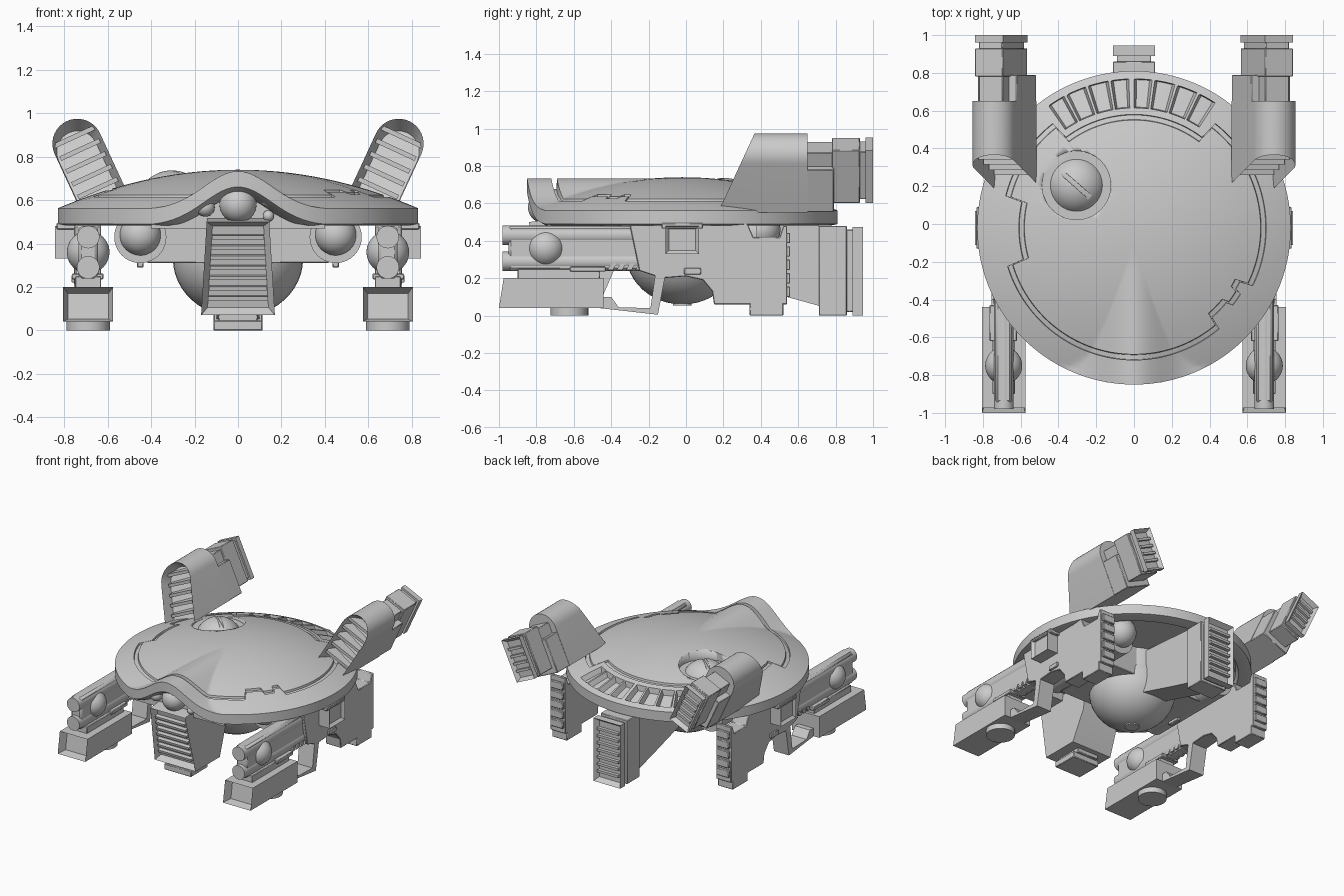
import bpy, bmesh
from math import sin, cos, pi, radians, exp, hypot
from mathutils import Matrix, Vector

if "Cube" in bpy.data.objects:
    bpy.data.objects.remove(bpy.data.objects["Cube"])


def finish(name, bm, mirror=False, bevel=0.0):
    bmesh.ops.recalc_face_normals(bm, faces=bm.faces[:])
    me = bpy.data.meshes.new(name)
    bm.to_mesh(me)
    bm.free()
    ob = bpy.data.objects.new(name, me)
    bpy.context.collection.objects.link(ob)
    bpy.ops.object.select_all(action='DESELECT')
    ob.select_set(True)
    bpy.context.view_layer.objects.active = ob
    bpy.ops.object.shade_smooth_by_angle(angle=radians(30))
    if bevel:
        m = ob.modifiers.new("Bevel", 'BEVEL')
        m.width, m.segments, m.limit_method = bevel, 1, 'ANGLE'
    if mirror:
        ob.modifiers.new("Mirror", 'MIRROR')
    return ob


def add_box(bm, x0, x1, y0, y1, z0, z1):
    m = Matrix.Translation(((x0+x1)/2, (y0+y1)/2, (z0+z1)/2)) @ Matrix.Diagonal((x1-x0, y1-y0, z1-z0, 1))
    bmesh.ops.create_cube(bm, size=1, matrix=m)


def box(name, *dims, mirror=False, bevel=0.004):
    bm = bmesh.new()
    add_box(bm, *dims)
    return finish(name, bm, mirror, bevel)


def prism_bm(pts, axis, a, b):
    """Extrude a 2D outline along x (points are y,z) or y (points are x,z)."""
    bm = bmesh.new()
    put = (lambda p, t: (t, p[0], p[1])) if axis == 'x' else (lambda p, t: (p[0], t, p[1]))
    r0 = [bm.verts.new(put(p, a)) for p in pts]
    r1 = [bm.verts.new(put(p, b)) for p in pts]
    bm.faces.new(r0)
    bm.faces.new(r1)
    for i in range(len(pts)):
        j = (i+1) % len(pts)
        bm.faces.new((r0[i], r0[j], r1[j], r1[i]))
    bmesh.ops.recalc_face_normals(bm, faces=bm.faces[:])
    return bm


def prism(name, pts, axis, a, b, mirror=False, bevel=0.0):
    return finish(name, prism_bm(pts, axis, a, b), mirror, bevel)


def cyl(name, loc, r, depth, axis='z', mirror=False):
    bm = bmesh.new()
    rot = Matrix.Rotation(pi/2, 4, 'X') if axis == 'y' else Matrix()
    bmesh.ops.create_cone(bm, cap_ends=True, segments=40, radius1=r, radius2=r, depth=depth,
                          matrix=Matrix.Translation(loc) @ rot)
    return finish(name, bm, mirror)


def ball(name, loc, r, squash=1.0, mirror=False):
    bm = bmesh.new()
    bmesh.ops.create_uvsphere(bm, u_segments=40, v_segments=24, radius=r,
                              matrix=Matrix.Translation(loc) @ Matrix.Diagonal((1, 1, squash, 1)))
    return finish(name, bm, mirror)


def vent(bm, direction, n, rim, depth):
    """Recess the quad facing a direction and fit n horizontal slats in it."""
    bm.normal_update()
    d = Vector(direction)
    f = max(bm.faces, key=lambda q: q.normal.dot(d))
    nrm = f.normal.copy()
    bmesh.ops.inset_individual(bm, faces=[f], thickness=rim, use_even_offset=True)
    c = sorted([v.co.copy() for v in f.verts], key=lambda p: p.z)
    for v in f.verts:
        v.co -= nrm * depth
    lo, hi = (c[0]+c[1])/2, (c[2]+c[3])/2
    side = (c[1]-c[0]).normalized()
    up = side.cross(nrm).normalized()
    for i in range(n):
        t = (i+1)/(n+1)
        w = (c[1]-c[0]).length*(1-t) + (c[3]-c[2]).length*t
        m = Matrix((side*w, nrm*depth*.7, up*.018)).transposed().to_4x4()
        bmesh.ops.create_cube(bm, size=1, matrix=Matrix.Translation(lo.lerp(hi, t) - nrm*depth*.6) @ m)


def cut(ob, cutter):
    m = ob.modifiers.new("Cut", 'BOOLEAN')
    m.object, m.operation, m.solver = cutter, 'DIFFERENCE', 'EXACT'
    bpy.context.view_layer.update()
    ob.data = bpy.data.meshes.new_from_object(ob.evaluated_get(bpy.context.evaluated_depsgraph_get()))
    ob.modifiers.clear()
    bpy.data.objects.remove(cutter)


# Saucer: polar height field with hood, panel groove and rear louvres
CY = -0.02
dome = lambda r: .74 - .165*(r/.8)**2
bell = lambda x: .555 + .178*exp(-(x/.22)**2)


def groove(deg):
    if abs(deg-90) < 38:
        return .60
    if 166 < deg < 197:
        return .61
    if 310 < deg < 322 or 328 < deg < 334:
        return .63
    return .575 + .09 if 322 <= deg <= 328 else .70


def lift(x, y, r):
    return max(0, bell(x) - dome(r)) if y < 0 else 0


rows = [('in', i/14, 0) for i in range(1, 14)]
rows += [('g', -.03, 0), ('g', -.027, 1), ('g', -.003, 1), ('g', 0, 0)]
rows += [('out', t, 0) for t in (.15,)] + [('out', t, 2) for t in (.17, .4, .6, .8)] + [('out', .82, 0), ('out', 1, 0)]
rows += [('low', r, z) for r, z in ((.83, .49), (.80, .483), (.74, .483), (.72, .53), (.6, .53), (.3, .53))]
bm = bmesh.new()
rings = []
for kind, a, b in rows:
    ring = []
    for deg in range(360):
        g, th = groove(deg), radians(deg)
        r = {'in': a*(g-.03), 'g': g+a, 'out': g+a*(.83-g), 'low': a}[kind]
        x, y = r*cos(th), r*sin(th)
        up = lift(x, y, r)
        if kind == 'low':
            z = b + (up if a > .71 else 0)
        else:
            z = dome(r) + up
            if b == 1:
                z -= .014 + .5*up
            if b == 2 and abs(deg-90) < 35 and (deg-55) % 8.75 > 2.2:
                z -= .04
        ring.append(bm.verts.new((x, y+CY, z)))
    rings.append(ring)
for r0, r1 in zip(rings, rings[1:]):
    for i in range(360):
        bm.faces.new((r0[i-1], r0[i], r1[i], r1[i-1]))
for ring, z in ((rings[0], .74), (rings[-1], .53)):
    c = bm.verts.new((0, CY, z))
    for i in range(360):
        bm.faces.new((ring[i-1], ring[i], c))
saucer = finish("saucer_hull", bm)

# Round turret set in the hull, with a diagonal slot
cut(saucer, cyl("turret_well_cutter", (-.305, .205, .76), .182, .2))
turret = ball("turret_ball", (-.305, .205, .575), .162)
bm = bmesh.new()
bmesh.ops.create_cube(bm, size=1, matrix=Matrix.Translation((-.305, .205, .745)) @ Matrix.Rotation(radians(-41), 4, 'Z')
                      @ Matrix.Diagonal((.4, .025, .08, 1)))
cut(turret, finish("turret_slot_cutter", bm))

# Head panel under the hood, and the sensor lenses
arch = [(-.4 + i*.04, bell(-.4 + i*.04) - .055) for i in range(21)]
prism("head_panel", [(-.4, .47)] + arch + [(.4, .47)], 'y', -.74, -.6)
for i, (x, z, r) in enumerate(((0, .58, .085), (-.15, .567, .043), (.14, .605, .038), (.14, .527, .026))):
    ball(f"sensor_lens_{i+1}", (x, -.76, z), r)

# Belly: round core, block above it, side pods
ball("belly_sphere", (0, -.02, .33), .3, .9)
cyl("belly_port", (0, -.02, .065), .05, .02)
cyl("belly_collar", (0, -.02, .43), .29, .22)
box("belly_block", -.42, .42, -.3, .22, .31, .54)
cyl("side_pod", (.45, .02, .43), .12, .72, 'y', mirror=True)
ball("pod_rear_ball", (.45, .4, .46), .105, mirror=True)
ball("pod_front_ball", (.45, -.33, .44), .095, mirror=True)
box("pod_peg", .435, .465, -.15, -.05, .29, .34, mirror=True)

# Nose intake: flared block with slatted face
bm = prism_bm([(-.84, .5), (-.75, .07), (-.46, .07), (-.36, .3), (-.36, .52), (-.7, .52)], 'x', -1, 1)
for v in bm.verts:
    v.co.x *= .17 - (v.co.z-.07)*.06
vent(bm, (0, -1, -.2), 7, .028, .04)
finish("nose_intake", bm)
box("nose_neck", -.09, .09, -.71, -.5, .04, .08)
box("nose_foot", -.112, .112, -.72, -.52, 0, .045)

# Tail thruster: wedge, block and slatted end
prism("tail_wedge", [(.2, .2), (.2, .52), (.72, .48), (.72, .05), (.54, .1)], 'x', -.1, .1)
box("tail_block", -.112, .112, .71, .86, 0, .48)
box("tail_neck", -.09, .09, .85, .9, .02, .46)
bm = bmesh.new()
add_box(bm, -.112, .112, .89, .945, 0, .475)
bm.normal_update()
vent(bm, (0, 1, 0), 7, .025, .035)
finish("tail_grille", bm)

# Legs (modelled on +x and mirrored)
prism("leg_frame", [(-.3, .48), (-.2, .54), (.2, .54), (.33, .49), (.36, .42), (.5, .42), (.52, .48), (.54, .48),
                    (.54, .06), (.15, .06), (.14, .13), (.09, .19), (0, .21), (-.13, .2), (-.25, .24)],
      'x', .63, .755, mirror=True, bevel=.004)
box("leg_housing", .645, .735, -.95, -.2, .24, .48, mirror=True, bevel=.015)
for z in (.43, .29):
    cyl("leg_barrel", (.69, -.62, z), .052, .72, 'y', mirror=True)
ball("leg_ball", (.69, -.75, .36), .098, mirror=True)
bm = prism_bm([(-1, .04), (-.975, .2), (-.44, .2), (-.44, .04)], 'x', .575, .805)
vent(bm, (0, -1, 0), 0, .022, .06)
finish("foot_box", bm, True)
box("foot_riser", .63, .75, -.9, -.46, .19, .25, mirror=True)
cyl("foot_pad", (.69, -.625, .025), .1, .05, mirror=True)
prism("leg_strut", [(-.46, .04), (-.15, .005), (-.11, .22), (-.16, .25), (-.19, .04), (-.36, .045), (-.4, .1), (-.46, .1)],
      'x', .63, .755, mirror=True)
box("leg_clip", .62, .765, -.62, -.43, .235, .262, mirror=True)
box("leg_side_tab", .74, .768, -.01, .08, .22, .255, mirror=True)
for i in range(4):
    y = -.42 + i*.05
    prism("leg_rib", [(y, .245), (y+.03, .245), (y+.05, .28), (y+.02, .28)], 'x', .64, .745, mirror=True)
bm = bmesh.new()
add_box(bm, .75, .843, -.11, .07, .33, .48)
bm.normal_update()
vent(bm, (1, 0, 0), 0, .018, .02)
finish("leg_bracket", bm, True)
box("bracket_cap", .74, .835, -.13, .09, .465, .495, mirror=True)
box("rear_foot", .63, .755, .34, .52, 0, .07, mirror=True)
for i in range(5):
    box("leg_rear_vent", .64, .745, .53, .557, .1 + i*.072, .155 + i*.072, mirror=True)

# Upper thrusters: modelled upright in local space, then leaned outwards
LEAN = Matrix.Translation((.62, 0, .6)) @ Matrix.Rotation(radians(24.8), 4, 'Y')
front = lambda u, v: .18 + .46*(.03 - .42*u + .91*v)
out = [(.115, 0)] + [(.115*cos(pi*i/18), .286 + .115*sin(pi*i/18)) for i in range(19)] + [(-.115, 0)]
bm = prism_bm(out, 'y', 0, .65)
for v in bm.verts:
    if v.co.y < .1:
        v.co.y = front(v.co.x, v.co.z)
bm.normal_update()
mouth = min(bm.faces, key=lambda f: f.normal.y)
bmesh.ops.inset_individual(bm, faces=[mouth], thickness=.02, depth=-.09, use_even_offset=True)
for i in range(5):
    v = .05 + i*.065
    y = front(0, v)
    add_box(bm, -.1, .1, y+.045, y+.14, v, v+.022)
bm.transform(LEAN)
finish("thruster_shell", bm, True)
bm = bmesh.new()
add_box(bm, -.113, .113, .6, .79, 0, .25)
add_box(bm, -.07, .07, .6, .82, .1, .33)
bmesh.ops.transform(bm, matrix=LEAN, verts=bm.verts[:])
finish("thruster_core", bm, True, .004)
bm = bmesh.new()
add_box(bm, -.08, .083, .78, .93, .04, .35)
add_box(bm, -.068, .068, .92, .97, .055, .335)
bm.transform(LEAN)
finish("thruster_block", bm, True, .004)
bm = bmesh.new()
add_box(bm, -.08, .083, .96, 1.0, .04, .35)
bm.normal_update()
vent(bm, (0, 1, 0), 4, .022, .03)
bm.transform(LEAN)
finish("thruster_grille", bm, True)
